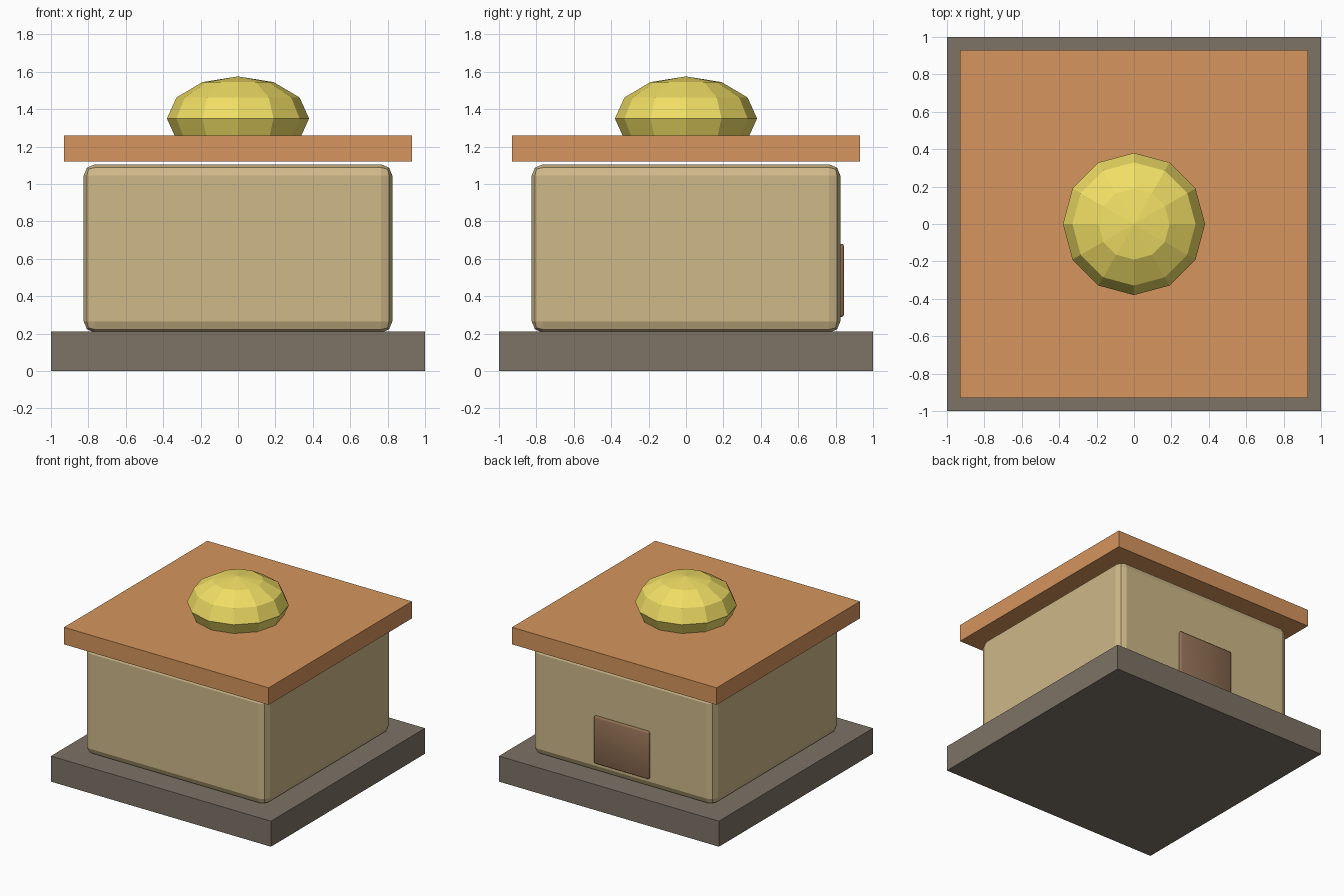
import bpy

if "Cube" in bpy.data.objects:
    bpy.data.objects.remove(bpy.data.objects["Cube"])


def paint(obj, name, rgb):
    mat = bpy.data.materials.new(name)
    mat.diffuse_color = (*rgb, 1)
    mat.use_nodes = True
    mat.node_tree.nodes["Principled BSDF"].inputs["Base Color"].default_value = mat.diffuse_color
    obj.data.materials.append(mat)


def box(name, size, centre, mat_name, rgb, bevel=0, segments=1):
    bpy.ops.mesh.primitive_cube_add(size=1, location=centre)
    obj = bpy.context.object
    obj.name = name
    obj.scale = size
    bpy.ops.object.transform_apply(location=False, rotation=False, scale=True)
    if bevel:
        mod = obj.modifiers.new("bevel", "BEVEL")
        mod.width = bevel
        mod.segments = segments
    paint(obj, mat_name, rgb)
    return obj


# Stone plinth
box("base", (2, 2, 0.21), (0, 0, 0.105), "stone", (0.205, 0.17, 0.133))

# Rounded body
box("body", (1.65, 1.65, 0.9), (0, 0, 0.655), "plaster", (0.62, 0.48, 0.25), 0.06, 2)

# Roof slab, floating just above the body
box("roof", (1.86, 1.86, 0.14), (0, 0, 1.19), "terracotta", (0.67, 0.3, 0.11))

# Door panel on the back wall, smooth shaded
door = box("door", (0.5, 0.04, 0.39), (0, 0.825, 0.485), "wood", (0.28, 0.16, 0.09), 0.012, 2)
door.data.shade_smooth()

# Faceted, flattened dome
bpy.ops.mesh.primitive_uv_sphere_add(segments=12, ring_count=6, radius=0.38, location=(0, 0, 1.35))
dome = bpy.context.object
dome.name = "dome"
dome.scale.z = 0.225 / 0.38
bpy.ops.object.transform_apply(location=False, rotation=False, scale=True)
paint(dome, "gold", (0.87, 0.73, 0.13))
